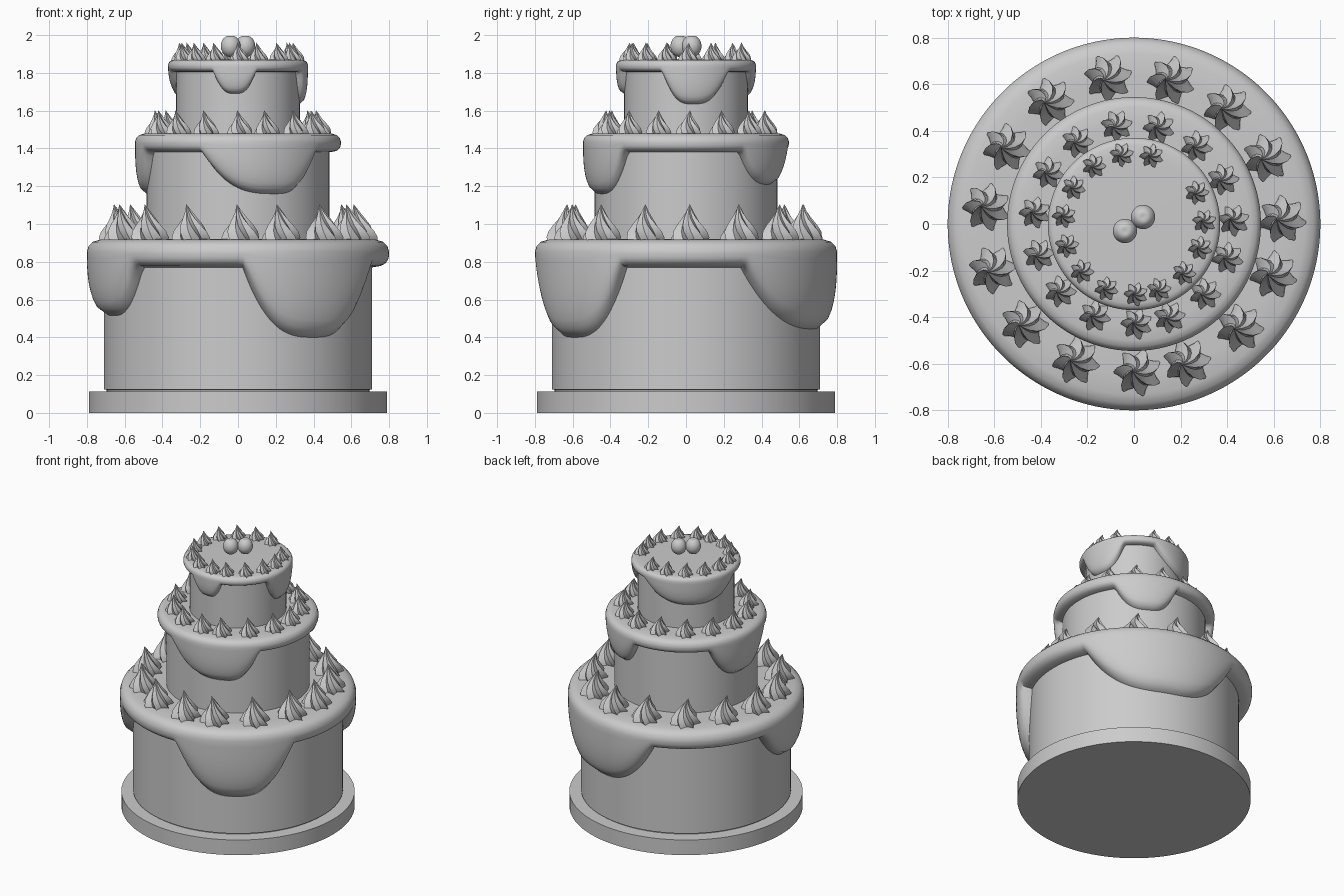
import bpy, bmesh, math
from math import sin, cos, radians, pi

if "Cube" in bpy.data.objects:
    bpy.data.objects.remove(bpy.data.objects["Cube"])

grey = bpy.data.materials.new("plain_grey")
grey.use_nodes = True
grey.diffuse_color = (0.6, 0.6, 0.6, 1)
grey.node_tree.nodes["Principled BSDF"].inputs["Base Color"].default_value = (0.6, 0.6, 0.6, 1)


def add_object(name, mesh, location=(0, 0, 0)):
    obj = bpy.data.objects.new(name, mesh)
    obj.location = location
    bpy.context.collection.objects.link(obj)
    return obj


def smooth(obj, angle=35):
    bpy.ops.object.select_all(action='DESELECT')
    obj.select_set(True)
    bpy.context.view_layer.objects.active = obj
    bpy.ops.object.shade_smooth_by_angle(angle=radians(angle))


def revolve(name, segments, section):
    """Lathe; section(angle) gives (x, y, z) points from the top centre to the bottom."""
    bm = bmesh.new()
    columns = [[bm.verts.new(p) for p in section(2 * pi * i / segments)]
               for i in range(segments)]
    for i, a in enumerate(columns):
        b = columns[(i + 1) % segments]
        for j in range(len(a) - 1):
            bm.faces.new((a[j], a[j + 1], b[j + 1], b[j]))
    bmesh.ops.remove_doubles(bm, verts=bm.verts, dist=1e-5)
    bmesh.ops.recalc_face_normals(bm, faces=bm.faces)
    mesh = bpy.data.meshes.new(name)
    bm.to_mesh(mesh)
    bm.free()
    mesh.materials.append(grey)
    return mesh


def lathe(name, profile, segments=96):
    mesh = revolve(name, segments, lambda a: [(r * cos(a), r * sin(a), z) for r, z in profile])
    smooth(add_object(name, mesh))


def drip_depth(angle, drips):
    """How far the icing hangs down; each drip is start, peak, end in degrees, and depth."""
    deg = math.degrees(angle)
    depth = 0
    for start, peak, end, full in drips:
        d = (deg - peak + 180) % 360 - 180
        u = d / (end - peak) if d > 0 else d / (start - peak)
        if u < 1:
            depth = max(depth, full * (1 - u ** 3))
    return depth


def icing(name, outer, inner, top, base, drips):
    h = top - base

    def section(a):
        bottom = base - drip_depth(a, drips)
        shoulder = top - 0.45 * h
        pts = [(0, top), (outer * 0.8, top), (outer - 0.45 * h, top - 0.02 * h)]
        pts += [(outer - 0.2 * h, top - 0.1 * h), (outer - 0.06 * h, top - 0.24 * h)]
        for k in range(11):
            t = k / 10
            pts.append((inner + (outer - inner) * math.sqrt(1 - t ** 3),
                        shoulder + (bottom - shoulder) * t))
        pts.append((inner - 0.02, bottom))
        return [(r * cos(a), r * sin(a), z) for r, z in pts]

    smooth(add_object(name, revolve(name, 180, section)), 50)


# Cake board and the three sponge tiers
lathe("cake_board", [(0, 0.113), (0.79, 0.113), (0.79, 0), (0, 0)])
lathe("bottom_tier", [(0, 0.86), (0.71, 0.86), (0.71, 0.124), (0.695, 0.122), (0.695, 0.11), (0, 0.11)])
lathe("middle_tier", [(0, 1.43), (0.485, 1.43), (0.485, 0.89), (0, 0.89)])
lathe("top_tier", [(0, 1.84), (0.327, 1.84), (0.327, 1.45), (0, 1.45)])

# Dripping icing
icing("bottom_icing", 0.80, 0.71, 0.92, 0.77,
      [(-88, -56, -26, 0.37), (168, 203, 225, 0.255), (24, 70, 108, 0.325)])
icing("middle_icing", 0.545, 0.485, 1.48, 1.38,
      [(-112, -66, -39, 0.22), (35, 62, 84, 0.17), (143, 174, 203, 0.22)])
icing("top_icing", 0.37, 0.327, 1.87, 1.805,
      [(-112, -93, -74, 0.115), (-21, 6, 39, 0.17), (74, 135, 188, 0.15)])

# Piped cream star: seven twisted ridges closing to a bent tip
LOBES = 7
STEPS = ((0.0, 1.0), (0.12, 1.04), (0.28, 0.92), (0.45, 0.68),
         (0.62, 0.42), (0.78, 0.22), (0.9, 0.1), (1.0, 0.0))


def star_section(a):
    ridge = round(a / pi * LOBES) % 2 == 0
    pts = []
    for h, r in reversed(STEPS):
        r *= 0.1 * (1 if ridge else 0.66)
        turn = a - 1.3 * h
        pts.append((r * cos(turn) - 0.025 * h ** 3, r * sin(turn), 0.2 * h))
    return pts + [(0, 0, 0)]


star = revolve("cream_star", 2 * LOBES, star_section)
smooth(add_object("bottom_cream_star", star, (0.637, 0.02, 0.905)), 30)

# Rings of cream stars, slightly uneven as piped by hand
RINGS = (("bottom", 0.637, 0.905, 1.0), ("middle", 0.428, 1.47, 0.66), ("top", 0.302, 1.86, 0.5))
for tier, radius, z, size in RINGS:
    for i in range(15):
        if (tier == "bottom" and i == 0) or (tier == "top" and i == 2):
            continue
        a = radians(2 + 24.5 * i - (5 if i > 11 else 0))
        obj = add_object(f"{tier}_cream_star", star, (radius * cos(a), radius * sin(a), z))
        obj.scale = (size,) * 3
        obj.rotation_euler.z = radians(37 * i % 50 - 25)

# Two berries with a shallow seam
for side in (-1, 1):
    bpy.ops.mesh.primitive_uv_sphere_add(segments=32, ring_count=20, radius=0.052)
    berry = bpy.context.object
    berry.name = "right_berry" if side < 0 else "left_berry"
    berry.data.materials.append(grey)
    for v in berry.data.vertices:
        r = math.hypot(v.co.x, v.co.y)
        v.co.z *= 1.12
        if v.co.z > 0:
            v.co.z -= 0.008 * max(0, 1 - r / 0.025)
    berry.location = (0.039 * side, 0.03 * side, 1.942)
    smooth(berry, 60)
